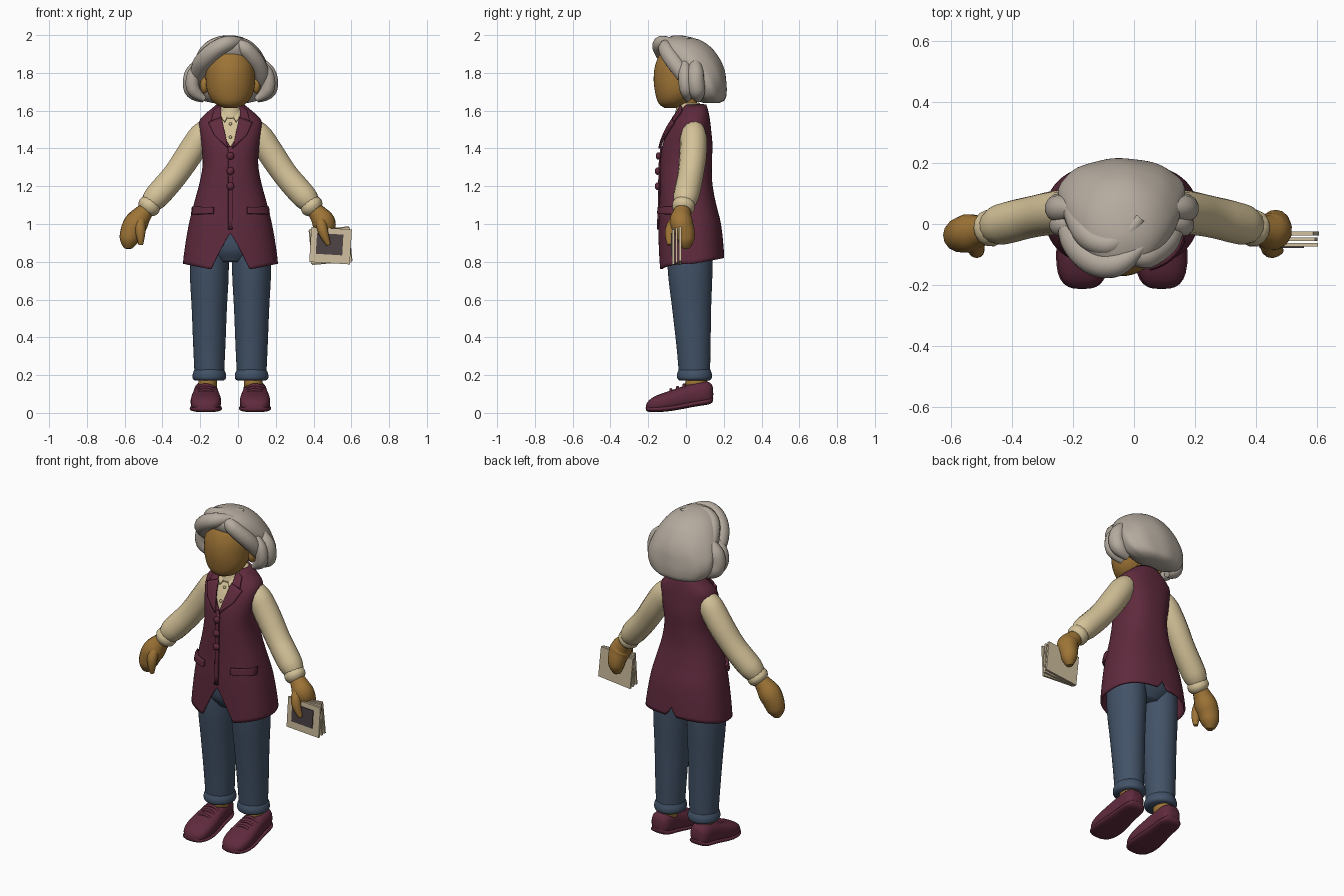
import bpy, bmesh
from math import sin, cos, pi, copysign
from mathutils import Vector, Matrix

if "Cube" in bpy.data.objects:
    bpy.data.objects.remove(bpy.data.objects["Cube"])

XC = -0.04  # body centre line


def material(name, r, g, b):
    lin = [((c / 255 + 0.055) / 1.055) ** 2.4 for c in (r, g, b)] + [1]
    m = bpy.data.materials.new(name)
    m.use_nodes = True
    m.diffuse_color = lin
    m.node_tree.nodes["Principled BSDF"].inputs["Base Color"].default_value = lin
    return m


WINE = material("wine", 95, 42, 61)
CREAM = material("cream", 212, 194, 152)
SKIN = material("skin", 158, 116, 54)
DENIM = material("denim", 66, 82, 103)
HAIR = material("silver_hair", 181, 171, 159)
CARD = material("card", 208, 192, 160)
DARK = material("dark_photo", 78, 68, 70)


def finish(name, bm, mat, smooth=True, thick=0, subdiv=0):
    bmesh.ops.recalc_face_normals(bm, faces=bm.faces)
    me = bpy.data.meshes.new(name)
    bm.to_mesh(me)
    bm.free()
    me.materials.append(mat)
    if smooth:
        me.shade_smooth()
    ob = bpy.data.objects.new(name, me)
    bpy.context.collection.objects.link(ob)
    if thick:
        md = ob.modifiers.new("thickness", "SOLIDIFY")
        md.thickness, md.offset = thick, -1
    if subdiv:
        md = ob.modifiers.new("smooth", "SUBSURF")
        md.levels = md.render_levels = subdiv
    return ob


def sample(prof, z):
    """Smoothly interpolate the rows (z, values...) of a profile."""
    n = len(prof)
    z = min(max(z, prof[0][0]), prof[-1][0])
    i = next((k for k in range(n - 1) if z <= prof[k + 1][0]), n - 2)

    def slope(k, j):
        a, b = prof[max(k - 1, 0)], prof[min(k + 1, n - 1)]
        return (b[j] - a[j]) / (b[0] - a[0])
    p, q = prof[i], prof[i + 1]
    h = q[0] - p[0]
    t = (z - p[0]) / h
    return [(2*t**3 - 3*t*t + 1) * p[j] + (3*t*t - 2*t**3) * q[j]
            + h * ((t**3 - 2*t*t + t) * slope(i, j) + (t**3 - t*t) * slope(i + 1, j))
            for j in range(1, len(p))]


def skin_rows(bm, rows, caps):
    rings = [[bm.verts.new(p) for p in row] for row in rows]
    n = len(rings[0])
    for a, b in zip(rings, rings[1:]):
        for i in range(n):
            bm.faces.new((a[i], a[(i + 1) % n], b[(i + 1) % n], b[i]))
    if caps:
        bm.faces.new(rings[0])
        bm.faces.new(rings[-1])


def oval(a, rx, ry, n=2.0):
    f = lambda v: copysign(abs(v) ** (2 / n), v)
    return rx * f(cos(a)), ry * f(sin(a))


def loft(name, prof, mat, xc=XC, n=2.0, low=None, high=None, rows=24, segs=48,
         inset=0, wave=None, caps=True, thick=0):
    """Rings stacked in z from rows (z, cy, rx, ry), with shaped lower and upper rims."""
    out = []
    for r in range(rows + 1):
        ring = []
        for k in range(segs):
            a = 2 * pi * k / segs
            z0 = low(a) if low else prof[0][0]
            z1 = high(a) if high else prof[-1][0]
            z = z0 + (z1 - z0) * r / rows
            cy, rx, ry = sample(prof, z)
            x, y = oval(a, rx - inset, ry - inset, n)
            w = wave(a, z) if wave else 1
            ring.append((xc + x * w, cy + y * w, z))
        out.append(ring)
    bm = bmesh.new()
    skin_rows(bm, out, caps)
    return finish(name, bm, mat, thick=thick)


def tube(name, pts, mat):
    """Tapered smooth tube through points (x, y, z, radius)."""
    cu = bpy.data.curves.new(name, "CURVE")
    cu.dimensions, cu.fill_mode = "3D", "FULL"
    cu.bevel_depth, cu.bevel_resolution, cu.use_fill_caps = 1, 5, True
    sp = cu.splines.new("NURBS")
    sp.points.add(len(pts) - 1)
    for p, (x, y, z, r) in zip(sp.points, pts):
        p.co, p.radius = (x, y, z, 1), r
    sp.order_u, sp.use_endpoint_u, sp.resolution_u = 3, True, 8
    cu.materials.append(mat)
    ob = bpy.data.objects.new(name, cu)
    bpy.context.collection.objects.link(ob)
    bpy.ops.object.select_all(action="DESELECT")
    ob.select_set(True)
    bpy.context.view_layer.objects.active = ob
    bpy.ops.object.convert(target="MESH")


def ball(name, loc, size, mat):
    bm = bmesh.new()
    bmesh.ops.create_uvsphere(bm, u_segments=20, v_segments=12, radius=1,
                              matrix=Matrix.Translation(loc) @ Matrix.Diagonal((*size, 1)))
    finish(name, bm, mat)


TORSO = [(0.75, 0.03, 0.255, 0.175), (0.85, 0.028, 0.245, 0.173), (1.0, 0.02, 0.22, 0.165),
         (1.12, 0.008, 0.19, 0.148), (1.22, 0.0, 0.163, 0.139), (1.32, 0.0, 0.147, 0.137),
         (1.42, 0.008, 0.155, 0.132), (1.5, 0.02, 0.167, 0.113), (1.55, 0.032, 0.163, 0.095),
         (1.59, 0.042, 0.125, 0.078), (1.635, 0.045, 0.07, 0.062)]
SHAPE = 2.4


def front_y(x, z):
    cy, rx, ry = sample(TORSO, z)
    u = min(abs((x - XC) / rx), 0.99)
    return cy - ry * (1 - u ** SHAPE) ** (1 / SHAPE)


def patch(name, corners, off, mat, thick=0.012, n=8):
    """Cloth piece lying on the torso front, from four (dx, z) corners."""
    a, b, c, d = [Vector(p) for p in corners]
    bm = bmesh.new()
    g = []
    for i in range(n + 1):
        for j in range(n + 1):
            p = a.lerp(b, i / n).lerp(d.lerp(c, i / n), j / n)
            g.append(bm.verts.new((XC + p.x, front_y(XC + p.x, p.y) - off, p.y)))
    for i in range(n):
        for j in range(n):
            k = i * (n + 1) + j
            bm.faces.new((g[k], g[k + 1], g[k + n + 2], g[k + n + 1]))
    ob = finish(name, bm, mat, thick=thick)
    ob.modifiers["thickness"].offset = 0


# Waistcoat with split front hem, back vent and V neck
def hem(a):
    dx, s = abs(0.25 * cos(a)), sin(a)
    if s < 0:
        return 0.95 - 0.19 * dx / 0.085 if dx < 0.085 else 0.76 + 0.18 * (dx - 0.085)
    return 0.79 + 0.03 * s + 0.05 * max(0, 1 - dx / 0.02)


def neckline(a):
    return 1.41 + 0.222 * min(1, abs(cos(a)) / 0.62) if sin(a) < 0 else 1.632


loft("waistcoat", TORSO, WINE, n=SHAPE, low=hem, high=neckline, rows=44, segs=128,
     caps=False, thick=0.01)
loft("blouse_body", TORSO, CREAM, n=SHAPE, low=lambda a: 1.25, inset=0.012)
patch("waistcoat_front_edge", [(-0.012, 0.97), (0.012, 0.97), (0.012, 1.41), (-0.012, 1.41)],
      0.004, WINE, 0.008)
for z in (1.36, 1.28, 1.2):
    ball("waistcoat_button", (XC, front_y(XC, z) - 0.012, z), (0.02, 0.014, 0.02), WINE)
for z in (1.46, 1.53):
    ball("blouse_button", (XC, front_y(XC, z) + 0.004, z), (0.008, 0.008, 0.008), CREAM)
loft("blouse_collar", [(1.56, 0.02, 0.08, 0.085), (1.6, 0.015, 0.066, 0.07),
                       (1.64, 0.012, 0.06, 0.062)], CREAM, rows=8, caps=False, thick=0.008)

# Jeans seat
loft("jeans_seat", [(0.8, 0.02, 0.1, 0.09), (0.86, 0.02, 0.2, 0.125),
                    (0.95, 0.02, 0.2, 0.135), (1.05, 0.01, 0.18, 0.13)], DENIM)

LEG = [(0.2, 0.045, 0.078, 0.082), (0.35, 0.04, 0.085, 0.09), (0.55, 0.03, 0.093, 0.103),
       (0.75, 0.022, 0.103, 0.118), (0.95, 0.02, 0.1, 0.12)]
CUFF = [(0.172, 0.045, 0.076, 0.08), (0.18, 0.045, 0.087, 0.09), (0.205, 0.045, 0.088, 0.092),
        (0.23, 0.045, 0.078, 0.084)]
# Shoe stations: y, underside, top, half width
SHOE = [(-0.214, 0.012, 0.04, 0.025), (-0.2, 0.004, 0.066, 0.058), (-0.165, 0.003, 0.092, 0.078),
        (-0.1, 0.006, 0.112, 0.084), (-0.03, 0.018, 0.137, 0.075), (0.03, 0.03, 0.158, 0.066),
        (0.09, 0.04, 0.17, 0.065), (0.13, 0.045, 0.165, 0.055), (0.145, 0.06, 0.14, 0.03)]

for s, side in ((-1, "right"), (1, "left")):
    X = lambda dx: XC + s * dx
    # Lapels, collar and pocket flaps
    patch(side + "_lapel", [(s * 0.012, 1.4), (s * 0.085, 1.47), (s * 0.115, 1.535),
                            (s * 0.046, 1.565)], 0.012, WINE, 0.014)
    patch(side + "_collar", [(s * 0.05, 1.56), (s * 0.1, 1.545), (s * 0.085, 1.6),
                             (s * 0.05, 1.625)], 0.013, WINE, 0.016)
    patch(side + "_shirt_collar", [(s * 0.004, 1.585), (s * 0.03, 1.54), (s * 0.055, 1.57),
                                   (s * 0.045, 1.63)], 0.004, CREAM, 0.01)
    patch(side + "_pocket_flap", [(s * 0.09, 1.055), (s * 0.2, 1.05), (s * 0.195, 1.09),
                                  (s * 0.09, 1.09)], 0.01, WINE, 0.02)
    # Sleeve, cuff and hand
    tube(side + "_sleeve", [(X(d), y, z, r) for d, y, z, r in (
        (0.09, 0.04, 1.535, 0.03), (0.13, 0.04, 1.505, 0.07), (0.21, 0.04, 1.38, 0.073),
        (0.29, 0.025, 1.26, 0.068), (0.36, 0.008, 1.18, 0.07), (0.41, -0.005, 1.125, 0.067),
        (0.43, -0.01, 1.1, 0.05))], CREAM)
    tube(side + "_cuff", [(X(d), y, z, r) for d, y, z, r in (
        (0.41, -0.008, 1.12, 0.05), (0.42, -0.01, 1.108, 0.06), (0.44, -0.016, 1.082, 0.062),
        (0.45, -0.018, 1.07, 0.046))], CREAM)
    grip = [(0.505, 0.0, 0.95, 0.05), (0.505, 0.0, 0.9, 0.042), (0.5, 0.0, 0.87, 0.018)]
    rest = [(0.525, -0.035, 0.96, 0.06), (0.54, -0.04, 0.9, 0.05), (0.54, -0.042, 0.87, 0.02)]
    tube(side + "_hand", [(X(d), y, z, r) for d, y, z, r in (
        [(0.43, -0.014, 1.09, 0.04), (0.46, -0.02, 1.06, 0.046), (0.497, -0.03, 1.01, 0.066)]
        + (grip if s > 0 else rest))], SKIN)
    tube(side + "_thumb", [(X(d), y, z, r) for d, y, z, r in (
        (0.475, -0.04, 1.04, 0.025), (0.48, -0.075, 1.0, 0.03),
        (0.495 if s > 0 else 0.475, -0.09, 0.94, 0.026),
        (0.52 if s > 0 else 0.475, -0.087, 0.89, 0.012))], SKIN)
    # Leg, turn-up and ankle
    loft(side + "_jeans_leg", LEG, DENIM, xc=X(0.112))
    loft(side + "_turn_up", CUFF, DENIM, xc=X(0.112), rows=10)
    loft(side + "_ankle", [(0.12, 0.055, 0.05, 0.06), (0.2, 0.055, 0.048, 0.058)], SKIN,
         xc=X(0.12), rows=2)
    # Shoe, sole and laces
    for part, grow in (("shoe", 0), ("sole", 0.005)):
        rings = []
        for y, lo, hi, w in SHOE:
            hi = min(hi, lo + 0.032) if grow else hi
            ring = [oval(2 * pi * k / 24, w + grow, (hi - lo) / 2, 2.6) for k in range(24)]
            rings.append([(X(0.13) + x, y, (lo + hi) / 2 + z) for x, z in ring])
        bm = bmesh.new()
        skin_rows(bm, rings, True)
        finish(side + "_" + part, bm, WINE, subdiv=1)
    for y in (-0.08, -0.045, -0.01):
        top = sample(SHOE, y)[1]
        tube(side + "_lace", [(X(0.13 + d), y, top + h, 0.008) for d, h in (
            (-0.05, -0.02), (-0.025, 0.004), (0.025, 0.004), (0.05, -0.02))], WINE)
    # Ear
    ball(side + "_ear", (X(0.138), 0.0, 1.735), (0.022, 0.03, 0.045), SKIN)

# Head and neck
loft("head", [(1.615, -0.08, 0.035, 0.035), (1.635, -0.068, 0.08, 0.075), (1.69, -0.05, 0.118, 0.112),
              (1.77, -0.037, 0.131, 0.134), (1.85, -0.03, 0.125, 0.13), (1.92, -0.02, 0.09, 0.1),
              (1.95, -0.02, 0.03, 0.03)], SKIN)
tube("neck", [(XC, 0.03, 1.54, 0.055), (XC, 0.01, 1.62, 0.05), (XC, 0.0, 1.7, 0.05)], SKIN)

# Bobbed hair mass
loft("hair_back", [(1.64, 0.135, 0.09, 0.04), (1.655, 0.13, 0.15, 0.075), (1.7, 0.115, 0.195, 0.1),
                   (1.76, 0.1, 0.208, 0.112), (1.82, 0.065, 0.2, 0.137), (1.88, 0.025, 0.18, 0.15),
                   (1.94, -0.01, 0.14, 0.137), (1.98, -0.03, 0.085, 0.09), (1.998, -0.04, 0.02, 0.02)],
     HAIR, rows=32, segs=72,
     wave=lambda a, z: 1 + 0.012 * sin(9 * a + 14 * z) * max(0, 2 - z) * 3)

# Swept fringe and side curls
LOCKS = {
    "fringe_right": [(0.03, -0.07, 1.965, 0.015), (-0.03, -0.125, 1.965, 0.04), (-0.1, -0.14, 1.94, 0.045),
                     (-0.165, -0.1, 1.885, 0.05), (-0.205, -0.03, 1.83, 0.05), (-0.225, 0.03, 1.76, 0.03)],
    "fringe_left": [(-0.03, -0.09, 1.965, 0.015), (0.02, -0.115, 1.945, 0.04), (0.07, -0.09, 1.895, 0.045),
                    (0.11, -0.05, 1.84, 0.045), (0.13, 0.0, 1.77, 0.04), (0.135, 0.04, 1.71, 0.02)],
    "fringe_crown": [(0.02, 0.02, 1.97, 0.02), (-0.05, -0.07, 1.97, 0.035), (-0.13, -0.06, 1.94, 0.045),
                     (-0.18, 0.0, 1.89, 0.045), (-0.21, 0.07, 1.82, 0.03)],
}
for name, pts in LOCKS.items():
    tube(name, pts, HAIR)
for s, side in ((-1, "right"), (1, "left")):
    for i, (d, y, r) in enumerate(((0.185, -0.005, 0.036), (0.19, 0.05, 0.046))):
        tube(f"{side}_curl_{i}", [(XC + s * (d + o), y + b, z, r * f) for o, b, z, f in (
            (-0.04, 0, 1.87, 0.4), (0, 0, 1.82, 1), (0.022, 0, 1.75, 1),
            (0.005, 0.01, 1.69, 1), (-0.05, 0.015, 1.66, 0.4))], HAIR)


# Stack of picture cards in the left hand
def plate(name, x, y, z, w, t, h, turn, mat):
    bm = bmesh.new()
    bmesh.ops.create_cube(bm, size=1, matrix=Matrix.Translation((x, y, z))
                          @ Matrix.Rotation(turn, 4, "Y") @ Matrix.Diagonal((w, t, h, 1)))
    finish(name, bm, mat, smooth=False)


for i, (y, turn) in enumerate(((-0.068, 0.06), (-0.05, -0.04), (-0.031, -0.1))):
    plate(f"picture_card_{i}", 0.49, y, 0.885, 0.215, 0.012, 0.185, turn, CARD)
plate("picture_photo", 0.485, -0.076, 0.893, 0.14, 0.006, 0.11, 0.06, DARK)
